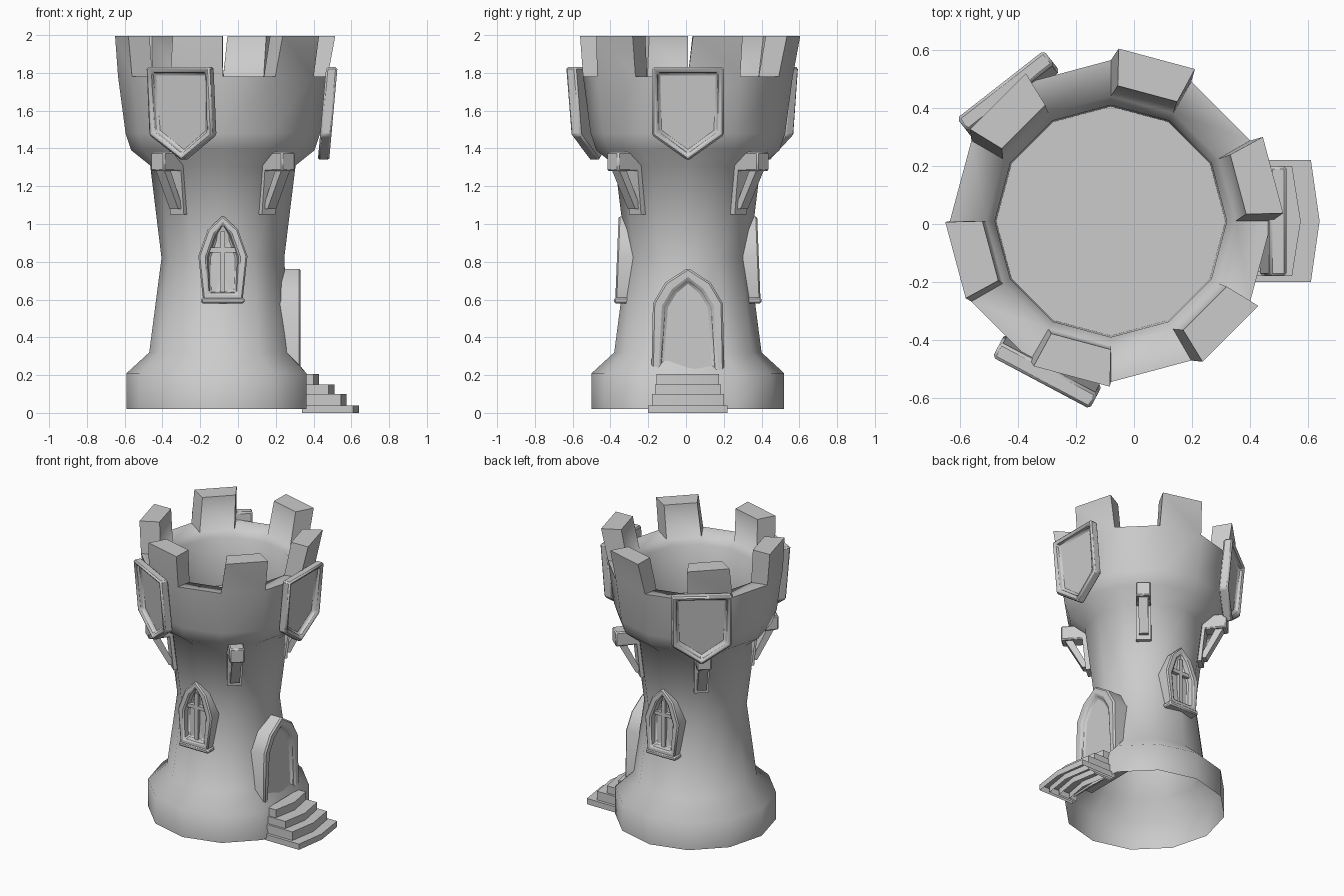
import bpy, bmesh
from math import radians, cos, sin, atan2, hypot
from mathutils import Vector

if "Cube" in bpy.data.objects:
    bpy.data.objects.remove(bpy.data.objects["Cube"])

CX, CY = -0.08, 0.01      # tower axis
SIDES = 12


def finish(name, bm, bevel=0.0, angle=40):
    bmesh.ops.recalc_face_normals(bm, faces=bm.faces)
    me = bpy.data.meshes.new(name)
    bm.to_mesh(me)
    bm.free()
    for p in me.polygons:
        p.use_smooth = True
    me.set_sharp_from_angle(angle=radians(angle))
    ob = bpy.data.objects.new(name, me)
    bpy.context.collection.objects.link(ob)
    if bevel:
        m = ob.modifiers.new("Bevel", 'BEVEL')
        m.width, m.segments, m.limit_method = bevel, 1, 'ANGLE'
        m.use_clamp_overlap = True
    return ob


def at(ang, u, r, z):
    """Point at tangent offset u, radial distance r and height z around the axis."""
    a = radians(ang)
    return Vector((CX + r * cos(a) - u * sin(a), CY + r * sin(a) + u * cos(a), z))


def panel(name, outline, r0, r1, ang, inset=0, depth=0, lean=0, bevel=0, shift=0):
    """Outline (u, z) standing on the wall, pushed from r0 to r1, with optional recess."""
    bm = bmesh.new()
    zm = sum(p[1] for p in outline) / len(outline)
    rows = [[bm.verts.new(at(ang, u + shift, r + lean * (z - zm), z)) for u, z in outline] for r in (r0, r1)]
    n = len(outline)
    for i in range(n):
        j = (i + 1) % n
        bm.faces.new((rows[0][i], rows[0][j], rows[1][j], rows[1][i]))
    bm.faces.new(rows[0][::-1])
    front = bm.faces.new(rows[1])
    bm.normal_update()
    if inset:
        bmesh.ops.inset_region(bm, faces=[front], thickness=inset)
        bmesh.ops.inset_region(bm, faces=[front], thickness=0.012)
        out = at(ang, 0, 1, 0) - at(ang, 0, 0, 0)
        bmesh.ops.translate(bm, verts=front.verts, vec=-out * depth)
    return finish(name, bm, bevel)


def side_prism(name, prof, w, ang, bevel=0):
    """Radial (r, z) profile given width w along the tangent."""
    bm = bmesh.new()
    a, b = [[bm.verts.new(at(ang, u, r, z)) for r, z in prof] for u in (-w / 2, w / 2)]
    n = len(prof)
    for i in range(n):
        j = (i + 1) % n
        bm.faces.new((a[i], a[j], b[j], b[i]))
    bm.faces.new(a)
    bm.faces.new(b[::-1])
    return finish(name, bm, bevel)


def arch(pts):
    """Mirror right-hand (u, z) points, listed bottom to apex, into a closed outline."""
    return pts + [(-u, z) for u, z in reversed(pts) if u > 0]


# tower shell: turned profile, open below, with parapet lip and sunken floor
profile = [(0.51, 0.02), (0.51, 0.21), (0.39, 0.32), (0.325, 0.82), (0.385, 1.31), (0.485, 1.39),
           (0.515, 1.48), (0.555, 1.78), (0.43, 1.765), (0.40, 1.73), (0.395, 1.40)]
flat = {0: 0.455, 1: 0.40, 2: 0.35}     # foot pulled in behind the door
bm = bmesh.new()
rings = [[bm.verts.new(at(i * 360 / SIDES, 0, flat.get(k, r) if i == 0 else r, z)) for i in range(SIDES)]
         for k, (r, z) in enumerate(profile)]
lip = []
for k in range(len(rings) - 1):
    for i in range(SIDES):
        j = (i + 1) % SIDES
        f = bm.faces.new((rings[k][i], rings[k][j], rings[k + 1][j], rings[k + 1][i]))
        if k == 7 and i % 2 == 0:
            lip.append(f)
bm.faces.new(rings[-1])
# battlements: every second lip face pulled up, flared and tapered
for f in bmesh.ops.extrude_discrete_faces(bm, faces=lip)['faces']:
    c = f.calc_center_median()
    mid = atan2(c.y - CY, c.x - CX)
    for v in f.verts:
        x, y = v.co.x - CX, v.co.y - CY
        da = atan2(sin(atan2(y, x) - mid), cos(atan2(y, x) - mid)) * 0.9
        r = 0.583 if hypot(x, y) > 0.5 else 0.455
        v.co = (CX + 0.012 + r * cos(mid + da), CY + 0.012 + r * sin(mid + da), 1.995)
finish("tower", bm, angle=60)

# shields hung on the parapet: angle and sideways shift
shield = [(-0.19, 1.83), (-0.19, 1.47), (0, 1.335), (0.19, 1.47), (0.19, 1.83)]
for ang, shift in ((0, 0), (128, 0.01), (242, 0.05)):
    panel("shield", shield, 0.525, 0.585, ang, inset=0.035, depth=0.035, lean=0.09, bevel=0.01, shift=shift)

# windows front and back
win = arch([(0.105, 0.6), (0.13, 0.83), (0.08, 0.97), (0, 1.045)])
for ang in (-90, 90):
    panel("window_frame", win, 0.28, 0.375, ang, inset=0.045, depth=0.045, lean=-0.04, bevel=0.008)
    panel("window_sill", [(-0.115, 0.58), (0.115, 0.58), (0.115, 0.61), (-0.115, 0.61)],
          0.3, 0.39, ang, bevel=0.008)
    panel("window_mullion", [(-0.012, 0.63), (0.012, 0.63), (0.012, 0.96), (-0.012, 0.96)], 0.3, 0.355, ang)
    panel("window_crossbar", [(-0.075, 0.85), (0.075, 0.85), (0.075, 0.875), (-0.075, 0.875)], 0.3, 0.355, ang)

# door with arched frame
door = arch([(0.195, 0.12), (0.185, 0.58), (0.12, 0.69), (0, 0.768)])
panel("door", door, 0.27, 0.412, 0, inset=0.06, depth=0.025, bevel=0.01)

# steps with slightly pointed front edges, open underneath
for xf, w, z in ((0.61, 0.21, 0.04), (0.545, 0.19, 0.10), (0.48, 0.175, 0.15), (0.40, 0.165, 0.205)):
    bm = bmesh.new()
    plan = [(0.34, -w), (xf, -w), (xf + 0.03, 0), (xf, w), (0.34, w)]
    lo, hi = [[bm.verts.new((x, y + CY, h)) for x, y in plan] for h in (0, z)]
    for i in range(4):
        bm.faces.new((lo[i], lo[i + 1], hi[i + 1], hi[i]))
    bm.faces.new(hi)
    finish("step", bm, angle=30)

# timber brackets under the parapet
for ang in (49, 131, 229, 311):
    side_prism("bracket_beam", [(0.3, 1.28), (0.53, 1.28), (0.53, 1.38), (0.3, 1.38)], 0.095, ang, 0.008)
    side_prism("bracket_post", [(0.3, 1.05), (0.37, 1.05), (0.395, 1.3), (0.3, 1.3)], 0.095, ang)
    side_prism("bracket_strut", [(0.355, 1.08), (0.395, 1.08), (0.51, 1.29), (0.46, 1.29)], 0.06, ang)
